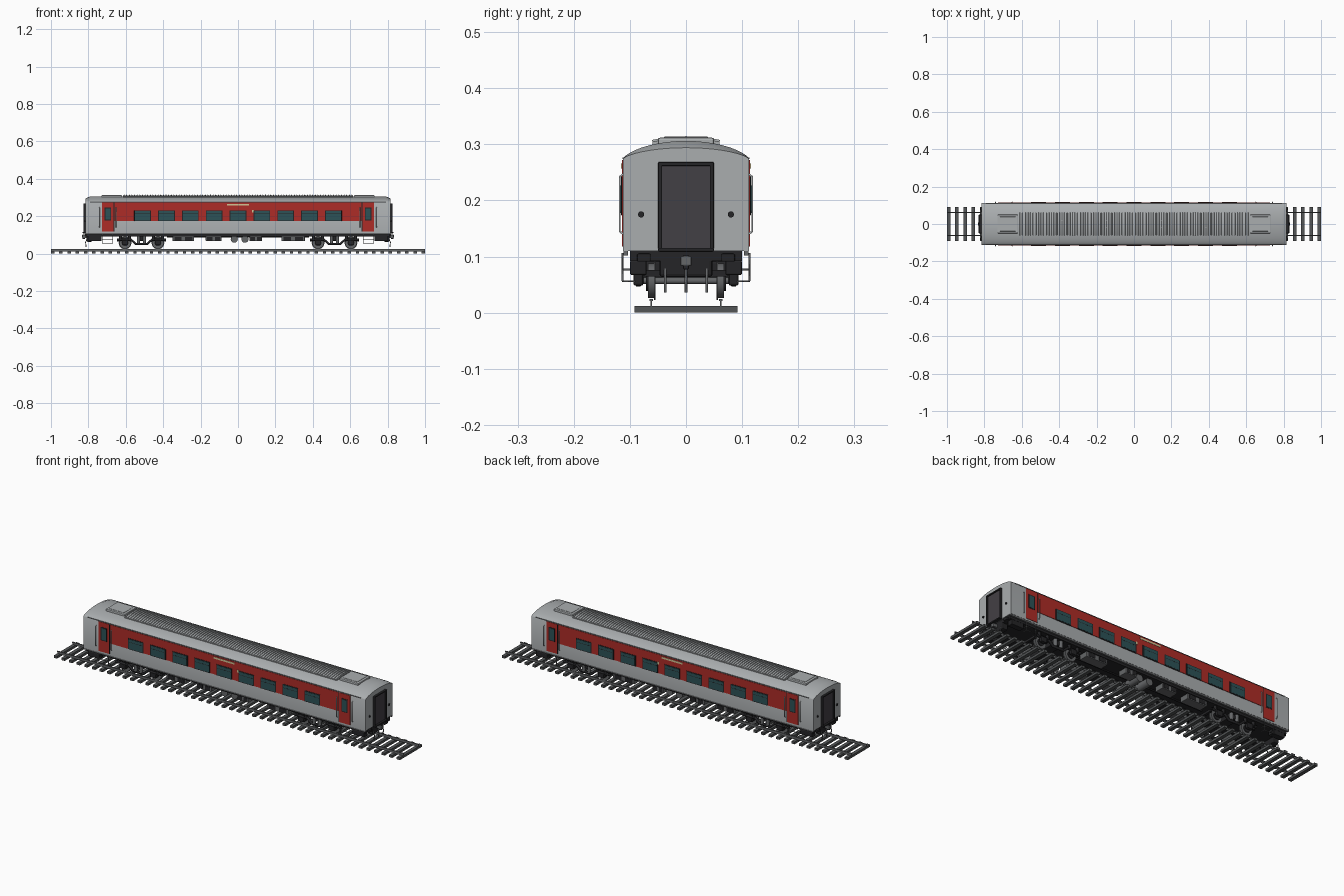
import bpy
import bmesh
import math
from mathutils import Matrix, Vector

default_cube = bpy.data.objects.get("Cube")
if default_cube:
    bpy.data.objects.remove(default_cube)


def make_material(name, red, green, blue):
    material = bpy.data.materials.new(name)
    material.use_nodes = True
    colour = (red, green, blue, 1)
    material.diffuse_color = colour
    material.node_tree.nodes["Principled BSDF"].inputs["Base Color"].default_value = colour
    return material


silver = make_material("silver grey", .40, .42, .43)
red_paint = make_material("red paint", .42, .025, .02)
glass = make_material("dark teal glass", .025, .085, .095)
black = make_material("black frame", .018, .018, .02)
charcoal = make_material("charcoal door", .055, .05, .058)
steel = make_material("underframe steel", .13, .135, .14)
sleeper_grey = make_material("sleeper grey", .085, .09, .092)
cream = make_material("cream plate", .65, .55, .30)
SIDES = (-1, 1)


def finish(mesh_data, name, material, bevel=0, smooth=False):
    """Turn a bmesh into a named, coloured object."""
    bmesh.ops.recalc_face_normals(mesh_data, faces=mesh_data.faces)
    mesh = bpy.data.meshes.new(name)
    mesh_data.to_mesh(mesh)
    mesh_data.free()
    mesh.materials.append(material)
    part = bpy.data.objects.new(name, mesh)
    bpy.context.collection.objects.link(part)
    if bevel:
        modifier = part.modifiers.new("Bevel", "BEVEL")
        modifier.width = bevel
        modifier.segments = 2
    if smooth:
        bpy.ops.object.select_all(action="DESELECT")
        part.select_set(True)
        bpy.context.view_layer.objects.active = part
        bpy.ops.object.shade_smooth_by_angle(angle=math.radians(35))
    return part


def boxes(name, material, centres, size, bevel=0):
    """One object made of equal boxes."""
    mesh_data = bmesh.new()
    for centre in centres:
        place = Matrix.Translation(centre) @ Matrix.Diagonal((*size, 1))
        bmesh.ops.create_cube(mesh_data, size=1, matrix=place)
    return finish(mesh_data, name, material, bevel)


def cylinders(name, material, centres, radius, length, axis="Y", sides=24):
    """One object made of equal cylinders along an axis."""
    mesh_data = bmesh.new()
    turn = {"X": Matrix.Rotation(math.pi / 2, 4, "Y"),
            "Y": Matrix.Rotation(math.pi / 2, 4, "X"),
            "Z": Matrix.Identity(4)}[axis]
    for centre in centres:
        bmesh.ops.create_cone(mesh_data, cap_ends=True, segments=sides, radius1=radius,
                              radius2=radius, depth=length,
                              matrix=Matrix.Translation(centre) @ turn)
    return finish(mesh_data, name, material, smooth=True)


def loft(name, material, sections):
    """Join rings of equal length and cap both ends."""
    mesh_data = bmesh.new()
    rings = [[mesh_data.verts.new(point) for point in ring] for ring in sections]
    count = len(rings[0])
    for first, second in zip(rings, rings[1:]):
        for i in range(count):
            j = (i + 1) % count
            mesh_data.faces.new((first[i], first[j], second[j], second[i]))
    for ring in (rings[0], rings[-1]):
        mesh_data.faces.new(ring)
    return finish(mesh_data, name, material, smooth=True)


def four(x, y, z):
    """Mirror a position in both x and y."""
    return [(a * x, b * y, z) for a in SIDES for b in SIDES]


def pair_y(xs, y, z):
    return [(x, s * y, z) for x in xs for s in SIDES]


def pair_x(x, ys, z):
    return [(s * x, y, z) for s in SIDES for y in ys]


def tubes(name, material, paths, radius):
    curve = bpy.data.curves.new(name, "CURVE")
    curve.dimensions = "3D"
    curve.bevel_depth = radius
    curve.bevel_resolution = 1
    for path in paths:
        spline = curve.splines.new("POLY")
        spline.points.add(len(path) - 1)
        for point, position in zip(spline.points, path):
            point.co = (*position, 1)
    curve.materials.append(material)
    part = bpy.data.objects.new(name, curve)
    bpy.context.collection.objects.link(part)


# Car body: vertical walls under an arched roof, dropping at each end
HALF_WIDTH, FLOOR, EAVES = .112, .11, .274


def roof_height(y, rise, power):
    return EAVES + rise * max(0, 1 - abs(y / HALF_WIDTH) ** power) ** (1 / 1.5)


def body_ring(x, rise, power):
    steps = [math.cos(math.pi * i / 20) * HALF_WIDTH for i in range(21)]
    arch = [(x, y, roof_height(y, rise, power)) for y in steps]
    return [(x, HALF_WIDTH, FLOOR)] + arch + [(x, -HALF_WIDTH, FLOOR)]


ROOF_RISE = .032
loft("car_body", silver, [body_ring(-.816, .02, 2), body_ring(-.79, ROOF_RISE, 2),
                          body_ring(.79, ROOF_RISE, 2), body_ring(.816, .02, 2)])

# Ribbed centre strip of the roof
def strip_ring(x, half, lift):
    ys = [half * (1 - i / 5) for i in range(11)]
    top = [(x, y, roof_height(y, ROOF_RISE, 2) + lift) for y in ys]
    return [(x, half, EAVES)] + top + [(x, -half, EAVES)]


loft("roof_strip", silver, [strip_ring(-.615, .06, .005), strip_ring(.615, .06, .005)])
rib_bars = []
for i in range(88):
    x = -.609 + i * .014
    rib_bars.append([(x, y / 100, roof_height(y / 100, ROOF_RISE, 2) + .006)
                     for y in range(-6, 7, 2)])
tubes("roof_ribs", silver, rib_bars, .0028)

# Roof units at both ends
boxes("roof_unit", silver, pair_x(.675, [0], .302), (.11, .1, .02), .004)
boxes("roof_unit_lid", silver, pair_x(.675, [0], .3115), (.085, .078, .004), .001)
boxes("roof_gutter", steel, pair_y([0], .112, EAVES + .001), (1.58, .003, .003))

# Red side band, doors and windows
boxes("red_band", red_paint, pair_y([0], .1125, .223), (1.32, .003, .098))
boxes("side_door", red_paint, four(.696, .1125, .195), (.064, .003, .154))
boxes("door_seam", black, four(.663, .1125, .195), (.003, .0036, .154))
boxes("door_window_frame", black, four(.696, .1132, .212), (.036, .004, .07), .001)
boxes("door_window", glass, four(.696, .1138, .212), (.026, .004, .06))
window_xs = [-.51 + i * .1275 for i in range(9)]
boxes("window_frame", black, pair_y(window_xs, .1132, .202), (.09, .005, .058), .002)
boxes("window_glass", glass, pair_y(window_xs, .114, .202), (.08, .005, .049))
boxes("window_bar", black, pair_y(window_xs, .1142, .212), (.08, .005, .002))
boxes("destination_plate", cream, pair_y([0], .1135, .261), (.12, .004, .009))
boxes("side_marker", cream, pair_y([.08], .1135, .227), (.01, .004, .014))
tubes("door_handrails", silver,
      [[(x + a * d, b * .112, .14), (x + a * d, b * .118, .145),
        (x + a * d, b * .118, .242), (x + a * d, b * .112, .247)]
       for a in SIDES for b in SIDES for x, d in ((a * .652, 0), (a * .741, 0))], .002)

# End walls: gangway, frame and lamps
boxes("gangway_door", charcoal, pair_x(.817, [0], .19), (.008, .088, .15))
boxes("gangway_frame_post", black, pair_x(.82, [-.046, .046], .19), (.014, .007, .156), .002)
boxes("gangway_frame_beam", black, pair_x(.82, [0], .265), (.014, .099, .007), .002)
boxes("gangway_sill", black, pair_x(.822, [0], .112), (.018, .099, .007), .002)
cylinders("end_lamp", black, pair_x(.817, [-.08, .08], .175), .0055, .006, "X", 16)

# Underframe and coupling gear
boxes("underframe", black, [(0, 0, .101)], (1.62, .2, .018))
boxes("sole_bar", steel, pair_y([0], .107, .106), (1.63, .008, .009))
boxes("end_beam", black, pair_x(.795, [0], .083), (.03, .095, .04), .006)
boxes("coupler", steel, pair_x(.818, [0], .092), (.03, .02, .018), .003)
boxes("coupler_hook", black, pair_x(.825, [0], .09), (.014, .01, .026), .002)
boxes("buffer_block", black, pair_x(.81, [-.075, .075], .098), (.018, .024, .014), .002)
tubes("hoses", steel, [[(s * .805, y, .085), (s * .815, y, .06), (s * .812, y, .036)]
                       for s in SIDES for y in (-.037, 0, .037)], .0025)

# Steps below the doors
steps = []
for a in SIDES:
    for b in SIDES:
        for height in (.056, .077):
            steps.append([(a * .67, b * .09, height), (a * .67, b * .113, height),
                          (a * .725, b * .113, height), (a * .725, b * .09, height)])
        for x in (.67, .725):
            steps.append([(a * x, b * .113, .056), (a * x, b * .113, .106)])
tubes("door_steps", steel, steps, .0018)
boxes("end_equipment", black, four(.765, .085, .08), (.07, .03, .026), .003)

# Bogies: wheels, axles, side frames and springs
axle_xs = [s * x for s in SIDES for x in (.428, .604)]
cylinders("wheel", steel, pair_y(axle_xs, .062, .057), .031, .011)
cylinders("wheel_flange", steel, pair_y(axle_xs, .0555, .057), .034, .003)
cylinders("wheel_hub", black, pair_y(axle_xs, .069, .057), .018, .005)
cylinders("axle", steel, [(x, 0, .057) for x in axle_xs], .006, .17, sides=12)
boxes("axle_box", black, pair_y(axle_xs, .085, .06), (.034, .018, .024), .004)
boxes("bogie_bolster", black, pair_x(.516, [0], .08), (.05, .17, .024), .004)
boxes("bogie_cross_beam", black, [(s * x, 0, .07) for s in SIDES for x in (.39, .642)],
      (.012, .15, .012))
tubes("bogie_side_frame", black,
      [[(a * x, b * .085, z) for x, z in
        ((.385, .074), (.46, .074), (.485, .052), (.547, .052), (.572, .074), (.647, .074))]
       for a in SIDES for b in SIDES], .007)
cylinders("bolster_spring", steel, four(.5, .085, .075) + four(.532, .085, .075),
          .009, .038, "Z", 16)
axle_spring_xs = [x + d for x in axle_xs for d in (-.024, .024)]
cylinders("axle_spring", black, pair_y(axle_spring_xs, .085, .084), .008, .026, "Z", 12)

# Underfloor equipment
for name, x, width in (("battery_box", -.292, .115), ("control_box", -.13, .085),
                       ("compressor_box", .095, .065), ("generator_box", .295, .125)):
    boxes(name, steel, pair_y([x], .07, .08), (width, .05, .028), .003)
    boxes(name + "_panel", black, pair_y([x - width / 4, x + width / 4], .095, .08),
          (width / 3, .003, .018))
cylinders("air_tank", steel, pair_y([-.02, .037], .045, .077), .019, .08)
tubes("brake_pipe", black, [[(-.38, y, .088), (.38, y, .088)] for y in (-.02, .02)], .004)

# Track
sleeper_xs = [-.991 + i * 1.982 / 45 for i in range(46)]
boxes("sleepers", sleeper_grey, [(x, 0, .006) for x in sleeper_xs], (.018, .184, .012))
boxes("rail_web", steel, pair_y([0], .062, .016), (2, .003, .01))
boxes("rail_head", steel, pair_y([0], .062, .0225), (2, .006, .004))
